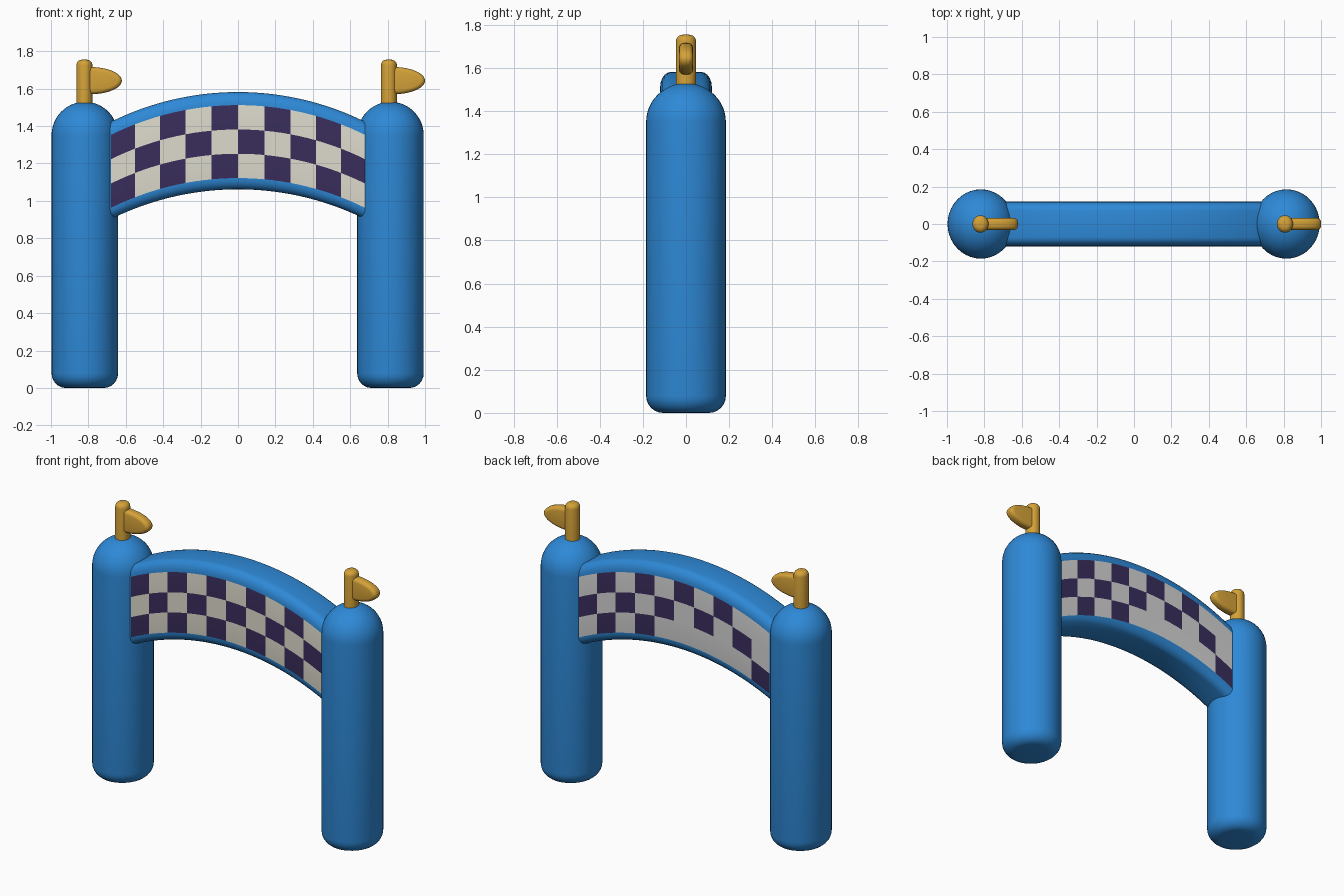
import bpy, bmesh
from math import sin, cos, pi, radians

cube = bpy.data.objects.get("Cube")
if cube:
    bpy.data.objects.remove(cube)


def material(name, rgb):
    m = bpy.data.materials.new(name)
    m.use_nodes = True
    m.diffuse_color = (*rgb, 1)
    m.node_tree.nodes["Principled BSDF"].inputs["Base Color"].default_value = (*rgb, 1)
    return m


BLUE = material("inflatable blue", (0.027, 0.25, 0.68))
GOLD = material("gold", (0.66, 0.36, 0.04))
PURPLE = material("dark purple", (0.042, 0.027, 0.107))
CREAM = material("cream white", (0.73, 0.71, 0.61))
PALE = material("pale grey", (0.66, 0.66, 0.67))


def finish(name, bm, mats, location=(0, 0, 0), angle=40):
    bmesh.ops.recalc_face_normals(bm, faces=bm.faces)
    mesh = bpy.data.meshes.new(name)
    bm.to_mesh(mesh)
    bm.free()
    for m in mats:
        mesh.materials.append(m)
    obj = bpy.data.objects.new(name, mesh)
    bpy.context.collection.objects.link(obj)
    obj.location = location
    bpy.ops.object.select_all(action='DESELECT')
    obj.select_set(True)
    bpy.context.view_layer.objects.active = obj
    bpy.ops.object.shade_smooth_by_angle(angle=radians(angle))
    return obj


def arc(cx, cz, rx, rz, start, end, steps):
    """Points on part of an ellipse, angles in quarter turns."""
    out = []
    for i in range(steps + 1):
        a = (start + (end - start) * i / steps) * pi / 2
        out.append((cx + rx * cos(a), cz + rz * sin(a)))
    return out


def lathe(name, profile, mat, location, depth_scale, sides):
    bm = bmesh.new()
    rings = []
    for r, z in profile:
        rings.append([bm.verts.new((r * cos(2 * pi * k / sides),
                                    r * sin(2 * pi * k / sides) * depth_scale, z))
                      for k in range(sides)])
    for a, b in zip(rings, rings[1:]):
        for k in range(sides):
            n = (k + 1) % sides
            bm.faces.new((a[k], a[n], b[n], b[k]))
    bm.faces.new(rings[0])
    bm.faces.new(rings[-1])
    bmesh.ops.remove_doubles(bm, verts=bm.verts, dist=1e-5)
    return finish(name, bm, [mat], location)


# Rounded towers, flagpoles and puffy flags
R = 0.178
tower = arc(R - 0.075, 0.08, 0.075, 0.08, -1, 0, 6) + arc(0, 1.35, R, 0.18, 0, 0.98, 12)
pole = [(0.043, 1.48)] + arc(0.013, 1.725, 0.03, 0.03, 0, 1, 5)


def flag(name, x):
    bm = bmesh.new()
    outline = [(-0.01, 0.073)] + arc(0.02, 0, 0.172, 0.073, 1, -1, 24) + [(-0.01, -0.073)]
    face = bm.faces.new([bm.verts.new((px, -0.032, pz)) for px, pz in outline])
    res = bmesh.ops.extrude_face_region(bm, geom=[face])
    moved = [v for v in res["geom"] if isinstance(v, bmesh.types.BMVert)]
    bmesh.ops.translate(bm, verts=moved, vec=(0, 0.064, 0))
    rim = [e for e in bm.edges if abs(e.verts[0].co.y - e.verts[1].co.y) < 1e-4]
    bmesh.ops.bevel(bm, geom=rim, offset=0.022, segments=4, profile=0.5, affect='EDGES')
    return finish(name, bm, [GOLD], (x, 0, 1.643))


for side, x in (("right", -0.819), ("left", 0.815)):
    lathe(side + "_tower", tower, BLUE, (x, 0, 0), 1.04, 40)
    lathe(side + "_flagpole", pole, GOLD, (x - 0.002 if x < 0 else x - 0.008, 0, 0), 1.08, 24)
    flag(side + "_flag", x + 0.006 if x < 0 else x - 0.007)

# Arched banner beam: rounded section swept along an arc, flat sides split in rows
ARC_R, HALF, COLS, ROWS, SUB = 1.53, 0.46, 10, 3, 3
TOP, ROW_H, TOP_LIP, LOW_LIP, DEPTH = 1.582, 0.13, 0.07, 0.06, 0.12
z_top = TOP - TOP_LIP
z_low = z_top - ROWS * ROW_H
half_section = (arc(DEPTH - 0.05, z_low, 0.05, LOW_LIP, -1, 0, 5)
                + [(DEPTH, z_low + ROW_H), (DEPTH, z_low + 2 * ROW_H)]
                + arc(DEPTH - 0.05, z_top, 0.05, TOP_LIP, 0, 1, 5))
section = half_section + [(-y, z) for y, z in reversed(half_section)]

# Cells of the back panel, (column, row from top), that stay light
BACK_GAPS = {(4, 2), (2, 2), (0, 0)}

bm = bmesh.new()
rings = []
for i in range(-SUB, (COLS + 1) * SUB + 1):
    t = HALF * (2 * i / (COLS * SUB) - 1)
    drop = ARC_R * (1 - cos(t))
    rings.append([bm.verts.new((ARC_R * sin(t), y, z - drop)) for y, z in section])
count = len(section)
for i, (a, b) in enumerate(zip(rings, rings[1:])):
    col = i // SUB - 1
    for k in range(count):
        n = (k + 1) % count
        f = bm.faces.new((a[k], a[n], b[n], b[k]))
        (y0, z0), (y1, z1) = section[k], section[n]
        flat = min(abs(y0), abs(y1)) > DEPTH - 1e-5
        if flat and 0 <= col < COLS:
            row = int((z_top - (z0 + z1) / 2) / ROW_H)
            back = y0 > 0
            dark = (col + row) % 2 == 0 and not (back and (col, row) in BACK_GAPS)
            f.material_index = 1 if dark else (3 if back else 2)
bm.faces.new(rings[0])
bm.faces.new(rings[-1])
finish("checkered_arch_beam", bm, [BLUE, PURPLE, CREAM, PALE])
